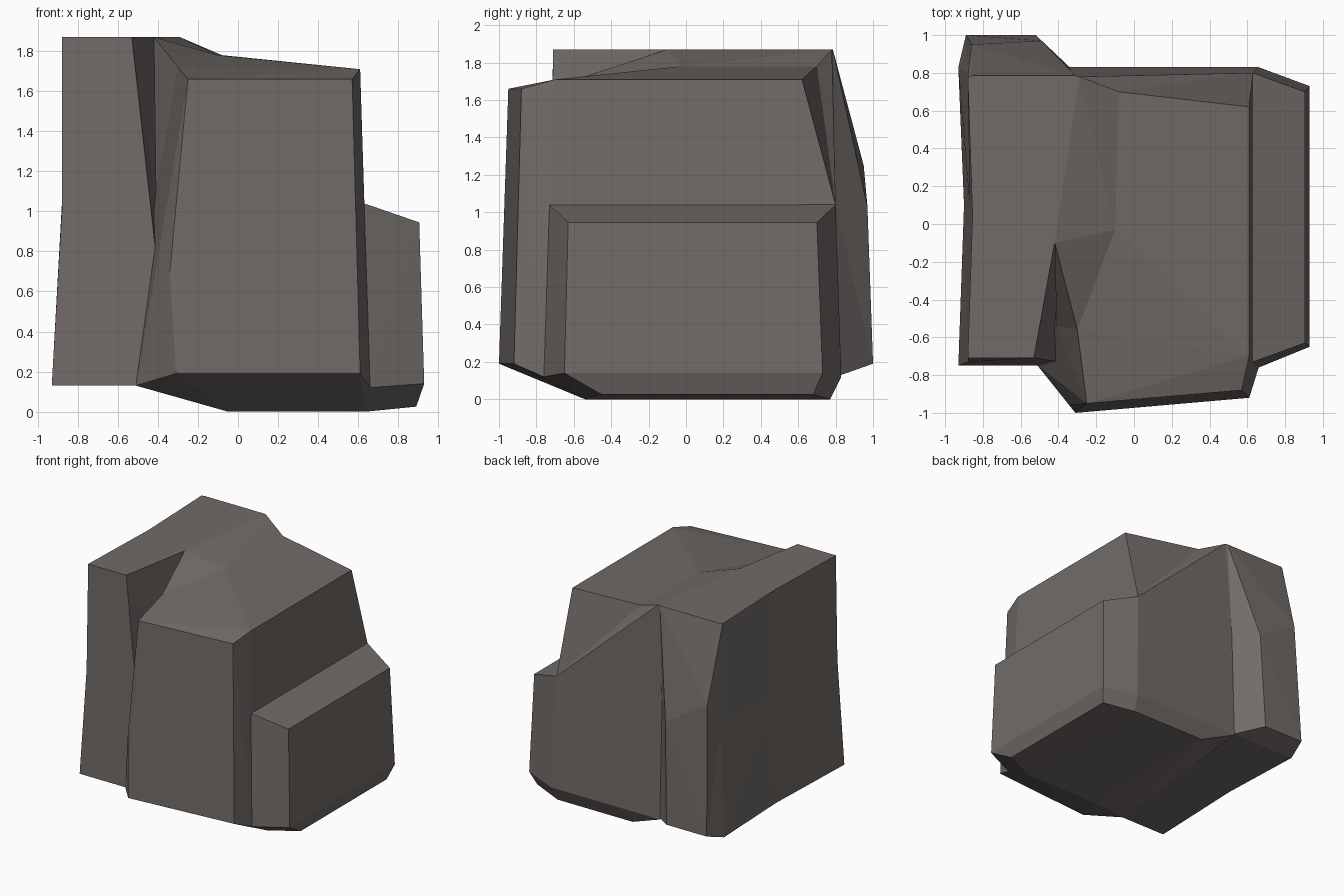
import bpy, bmesh

if "Cube" in bpy.data.objects:
    bpy.data.objects.remove(bpy.data.objects["Cube"])

rock = bpy.data.materials.new("warm grey rock")
rock.diffuse_color = (0.165, 0.147, 0.138, 1)
rock.use_nodes = True
rock.node_tree.nodes["Principled BSDF"].inputs["Base Color"].default_value = rock.diffuse_color


def finish(name, bm):
    bmesh.ops.recalc_face_normals(bm, faces=bm.faces[:])
    me = bpy.data.meshes.new(name)
    bm.to_mesh(me)
    bm.free()
    me.materials.append(rock)
    ob = bpy.data.objects.new(name, me)
    bpy.context.collection.objects.link(ob)


def chunk(name, pts):
    """Faceted convex block around its corner points."""
    bm = bmesh.new()
    for p in pts:
        bm.verts.new(p)
    r = bmesh.ops.convex_hull(bm, input=bm.verts[:])
    junk = {v for v in r["geom_interior"] + r["geom_unused"]
            if isinstance(v, bmesh.types.BMVert)}
    bmesh.ops.delete(bm, geom=list(junk), context="VERTS")
    bmesh.ops.dissolve_limit(bm, angle_limit=0.02, verts=bm.verts[:], edges=bm.edges[:])
    finish(name, bm)


def loft(name, rings):
    """Slab skinned through stacked outlines, capped at both ends."""
    bm = bmesh.new()
    rows = [[bm.verts.new(p) for p in r] for r in rings]
    n = len(rows[0])
    for a, b in zip(rows, rows[1:]):
        for i in range(n):
            j = (i + 1) % n
            bm.faces.new((a[i], a[j], b[j], b[i]))
    bm.faces.new(rows[0][::-1])
    bm.faces.new(rows[-1])
    bmesh.ops.triangulate(bm, faces=bm.faces[:])
    finish(name, bm)


# Tall left slab: base, waist and top outlines
base = [(-.93, -.75, .13), (-.90, .1, .13), (-.93, .83, .13), (-.89, 1, .19),
        (-.52, 1, .19), (-.34, .83, .13), (-.4, -.1, .13), (-.51, -.75, .13)]
waist = [(-.88, -.73, 1), (-.87, .1, 1), (-.88, .8, 1.03), (-.86, .95, 1.25),
         (-.49, .97, 1.03), (-.34, .8, 1.04), (-.4, -.3, 1), (-.4, -.73, .7)]
top = [(-.88, -.71, 1.87), (-.855, .05, 1.87), (-.88, .775, 1.87), (-.86, .785, 1.87),
       (-.31, .785, 1.87), (-.29, .78, 1.87), (-.42, -.1, 1.87), (-.53, -.71, 1.87)]
loft("left_slab", [base, waist, top])

# Large central block with bevelled corners and tapered underside
chunk("main_block", [
    (-.31, -1, .19), (.61, -.92, .19), (-.25, -.95, 1.66), (.57, -.88, 1.66),
    (-.34, -.96, .7), (-.3, -.56, 1.72), (-.1, -.03, 1.78), (-.08, .7, 1.78),
    (.61, -.7, 1.71), (.61, .62, 1.71), (.63, -.73, 1.04), (.63, .8, 1.04),
    (.66, -.76, .12), (.66, .83, .12), (-.34, .83, .12), (-.34, .8, 1.04),
    (-.51, -.75, .13), (-.4, -.73, .7), (-.41, -.54, 1.1),
    (-.05, -.54, 0), (-.05, .77, 0), (.64, -.54, 0), (.64, .77, 0)])

# Sloping ridge joining the slab top to the central block
chunk("top_ridge", [
    (-.42, -.1, 1.87), (-.29, .78, 1.87), (-.1, -.03, 1.78), (-.08, .7, 1.78),
    (-.3, -.56, 1.72), (-.41, -.54, 1.1), (-.34, .8, 1.04), (.63, .8, 1.04)])

# Low ledge on the right
chunk("right_ledge", [
    (.63, -.73, 1.04), (.63, .8, 1.04), (.905, -.63, .945), (.905, .7, .945),
    (.93, -.65, .14), (.93, .73, .14), (.66, -.76, .12), (.66, .83, .12),
    (.89, -.45, .025), (.89, .68, .025), (.64, -.54, 0), (.64, .77, 0),
    (.5, -.5, .1), (.5, .7, .1), (.5, 0, .9)])
